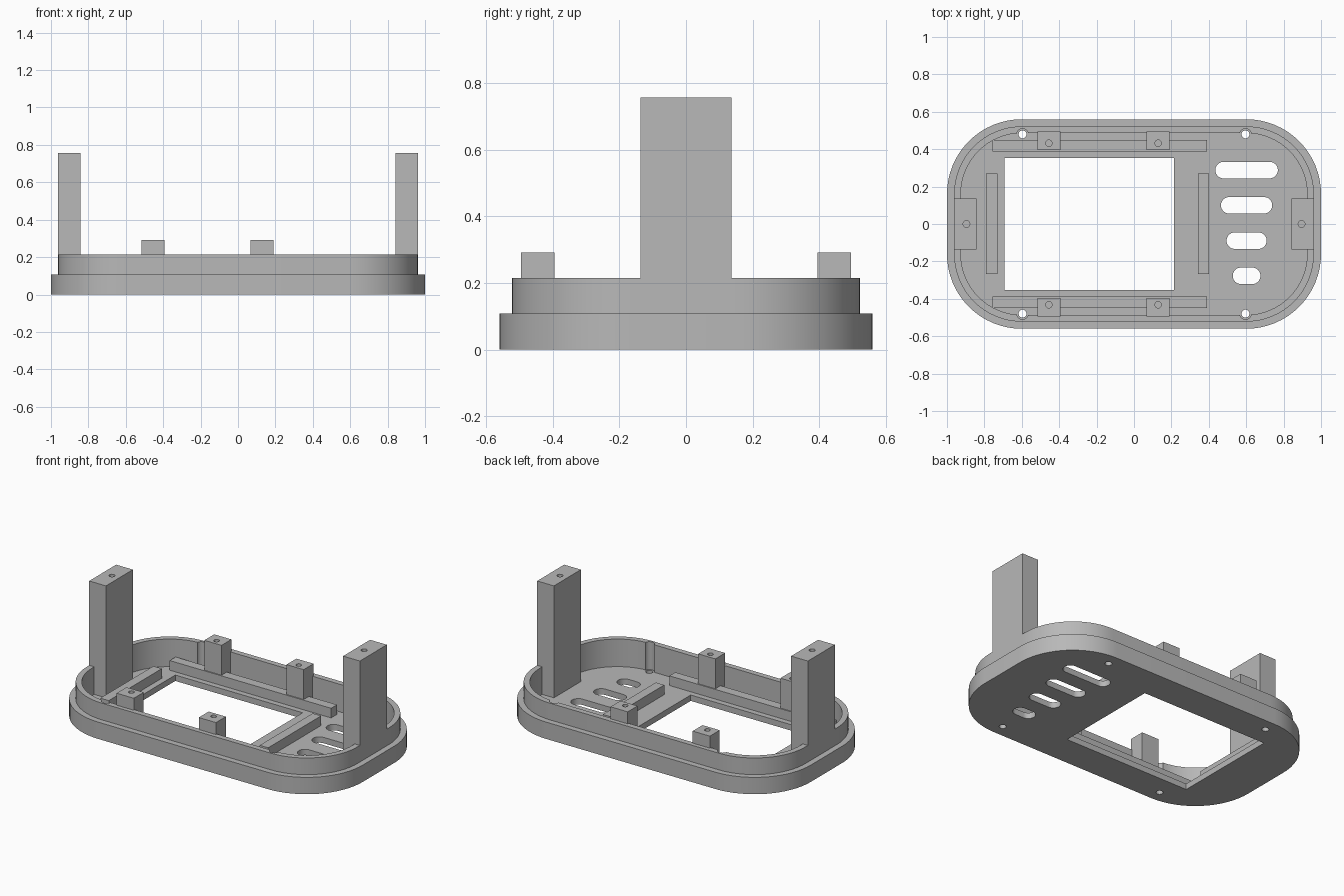
import bpy, bmesh, math

if "Cube" in bpy.data.objects:
    bpy.data.objects.remove(bpy.data.objects["Cube"], do_unlink=True)

FLOOR, STEP, RIM = 0.038, 0.108, 0.215
SINK = FLOOR - 0.002          # parts sit slightly in the floor

grey = bpy.data.materials.new("plain grey")
grey.use_nodes = True
colour = (0.48, 0.48, 0.48, 1)
grey.diffuse_color = colour
grey.node_tree.nodes["Principled BSDF"].inputs["Base Color"].default_value = colour


def rounded(hx, hy, r, cx=0, cy=0, steps=16):
    """Outline of a rounded rectangle, counter-clockwise."""
    pts = []
    corners = [(1, 1), (-1, 1), (-1, -1), (1, -1)]
    for k, (sx, sy) in enumerate(corners):
        for i in range(steps + 1):
            a = math.pi / 2 * (k + i / steps)
            pts.append((cx + sx * (hx - r) + r * math.cos(a),
                        cy + sy * (hy - r) + r * math.sin(a)))
    return pts


def loft(name, levels):
    """Solid made by joining equal outlines, each given as (outline, z)."""
    bm = bmesh.new()
    rings = [[bm.verts.new((x, y, z)) for x, y in pts] for pts, z in levels]
    for low, high in zip(rings, rings[1:]):
        for i in range(len(low)):
            j = (i + 1) % len(low)
            bm.faces.new((low[i], low[j], high[j], high[i]))
    bm.faces.new(rings[0][::-1])
    bm.faces.new(rings[-1])
    bmesh.ops.remove_doubles(bm, verts=bm.verts, dist=1e-5)
    bmesh.ops.recalc_face_normals(bm, faces=bm.faces)
    mesh = bpy.data.meshes.new(name)
    bm.to_mesh(mesh)
    bm.free()
    mesh.materials.append(grey)
    obj = bpy.data.objects.new(name, mesh)
    bpy.context.collection.objects.link(obj)
    return obj


def box(name, x0, x1, y0, y1, z0, z1):
    pts = [(x0, y0), (x1, y0), (x1, y1), (x0, y1)]
    return loft(name, [(pts, z0), (pts, z1)])


def cylinder(name, x, y, r, z0, z1):
    pts = [(x + r * math.cos(i * math.pi / 16), y + r * math.sin(i * math.pi / 16))
           for i in range(32)]
    return loft(name, [(pts, z0), (pts, z1)])


def activate(obj):
    bpy.ops.object.select_all(action='DESELECT')
    obj.select_set(True)
    bpy.context.view_layer.objects.active = obj


def cut(obj, cutters):
    """Subtract the cutters and throw them away."""
    activate(obj)
    for c in cutters:
        c.hide_render = True
        mod = obj.modifiers.new("cut", 'BOOLEAN')
        mod.operation, mod.solver, mod.object = 'DIFFERENCE', 'EXACT', c
        bpy.ops.object.modifier_apply(modifier=mod.name)
        bpy.data.objects.remove(c, do_unlink=True)
    bpy.ops.object.shade_smooth_by_angle(angle=math.radians(30))


# Tray: wide plinth, stepped rim and hollow inside
outer = rounded(1.0, 0.56, 0.4)
step = rounded(0.962, 0.522, 0.362)
inner = rounded(0.926, 0.486, 0.326)
tray = loft("tray", [(outer, 0), (outer, STEP), (step, STEP), (step, RIM),
                     (inner, RIM), (inner, FLOOR)])

# Display window and graded row of vent slots
cutters = [box("window_cutter", -0.692, 0.213, -0.352, 0.352, -0.1, 0.1)]
for y, half in [(0.288, 0.167), (0.1, 0.137), (-0.089, 0.107), (-0.277, 0.074)]:
    slot = rounded(half, 0.044, 0.0435, 0.602, y, 10)
    cutters.append(loft("slot_cutter", [(slot, -0.1), (slot, 0.1)]))

# Screw holes with a wider groove up the wall
for sx in (-1, 1):
    for sy in (-1, 1):
        x, y = sx * 0.596, sy * 0.479
        cutters.append(cylinder("screw_cutter", x, y, 0.021, -0.1, 0.1))
        cutters.append(cylinder("groove_cutter", x, y, 0.031, SINK, 0.3))

# Pockets in the rim that receive the tall posts
for sx in (-1, 1):
    xa, xb = sorted((sx * 0.843, sx * 0.962))
    cutters.append(box("pocket_cutter", xa, xb, -0.137, 0.137, SINK, 0.3))
cut(tray, cutters)

# Tall end posts, each with a blind hole on top
for side, sx in (("right", -1), ("left", 1)):
    xa, xb = sorted((sx * 0.843, sx * 0.962))
    post = box(side + "_tall_post", xa, xb, -0.137, 0.137, SINK, 0.757)
    cut(post, [cylinder("pilot_cutter", sx * 0.896, 0, 0.018, 0.6, 0.8)])

# Long rails and short drilled posts along front and back
for side, sy in (("front", -1), ("back", 1)):
    ya, yb = sorted((sy * 0.388, sy * 0.448))
    box(side + "_rail", -0.757, 0.39, ya, yb, SINK, 0.1)
    ya, yb = sorted((sy * 0.395, sy * 0.495))
    for end, x in (("right", -0.455), ("left", 0.129)):
        post = box(f"{side}_{end}_short_post", x - 0.061, x + 0.061, ya, yb, SINK, 0.292)
        cut(post, [cylinder("pilot_cutter", x, sy * 0.432, 0.017, 0.18, 0.4)])

# Cross rails beside the window
for side, x in (("right", -0.761), ("left", 0.372)):
    box(side + "_cross_rail", x - 0.03, x + 0.03, -0.268, 0.27, SINK, 0.1)
